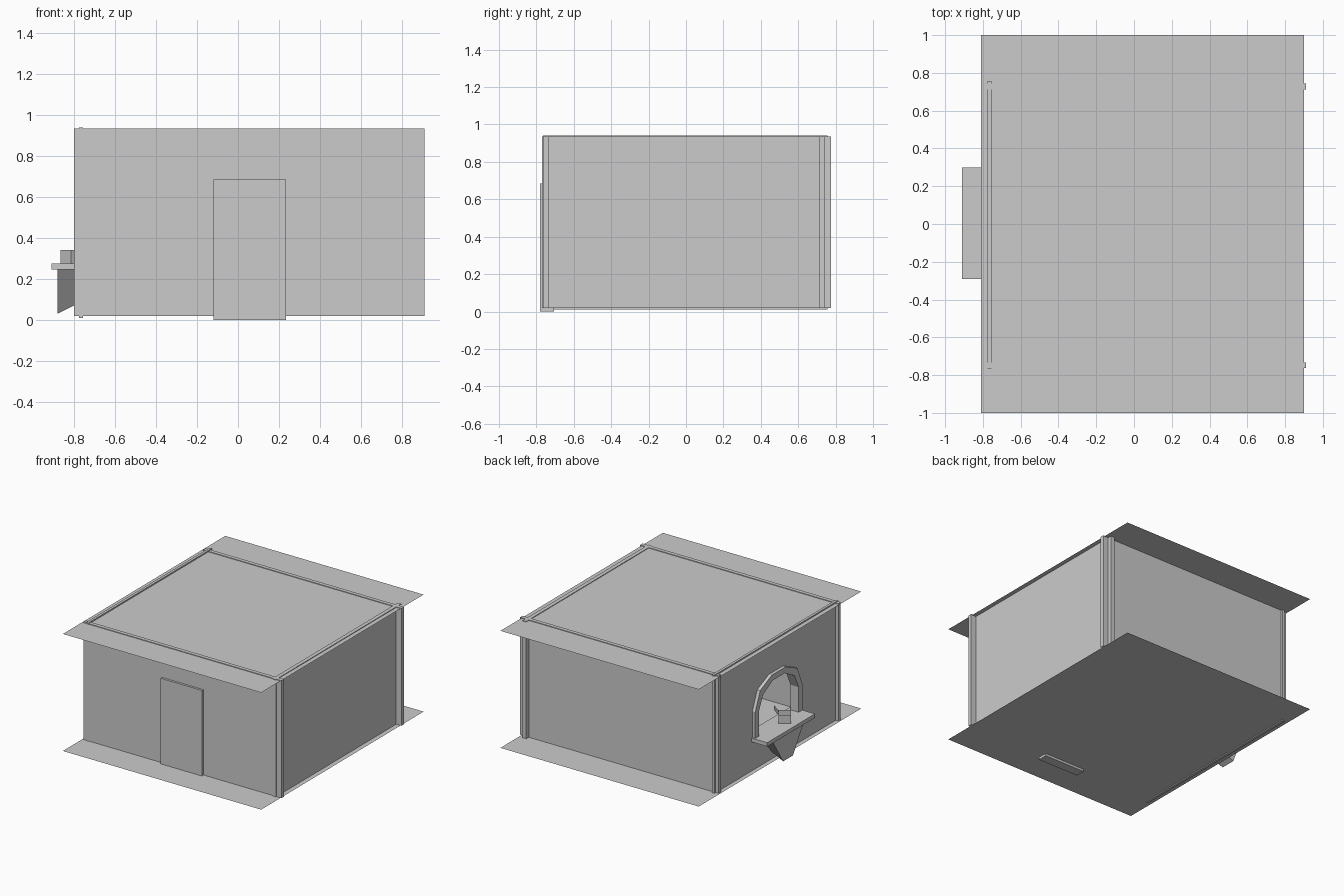
import bpy, bmesh, math
from mathutils import Vector, Matrix

if "Cube" in bpy.data.objects:
    bpy.data.objects.remove(bpy.data.objects["Cube"])


def finish(name, bm):
    bmesh.ops.recalc_face_normals(bm, faces=bm.faces)
    me = bpy.data.meshes.new(name)
    bm.to_mesh(me)
    bm.free()
    ob = bpy.data.objects.new(name, me)
    bpy.context.collection.objects.link(ob)
    return ob


def box(name, x, y, z):
    bm = bmesh.new()
    bmesh.ops.create_cube(bm, size=1)
    for v in bm.verts:
        v.co = [a + (b - a) * (c + 0.5) for (a, b), c in zip((x, y, z), v.co)]
    return finish(name, bm)


def plane(name, x, y, z):
    bm = bmesh.new()
    bm.faces.new([bm.verts.new((a, b, z)) for a, b in
                  ((x[0], y[0]), (x[1], y[0]), (x[1], y[1]), (x[0], y[1]))])
    ob = finish(name, bm)
    return ob


def prism_x(name, profile, x):
    """Extrude a (y, z) profile along x."""
    bm = bmesh.new()
    face = bm.faces.new([bm.verts.new((x[0], a, b)) for a, b in profile])
    ext = bmesh.ops.extrude_face_region(bm, geom=[face])
    for v in ext["geom"]:
        if isinstance(v, bmesh.types.BMVert):
            v.co.x = x[1]
    return finish(name, bm)


# floor and ceiling sheets
plane("floor", (-0.81, 0.90), (-1, 1), 0.018)
plane("ceiling", (-0.81, 0.90), (-1, 1), 0.93)

# walls, crossing at the corners
box("front_wall", (-0.80, 0.91), (-0.763, -0.733), (0.02, 0.935))
box("back_wall", (-0.80, 0.91), (0.713, 0.743), (0.02, 0.935))
box("right_wall", (0.835, 0.865), (-0.77, 0.775), (0.02, 0.935))
left_wall = box("left_wall", (-0.775, -0.755), (-0.765, 0.757), (0.01, 0.94))

# door slab through the front wall
box("door", (-0.12, 0.235), (-0.78, -0.705), (0.0, 0.685))


# arched window: opening and frame
def arch(w, spring, top):
    half = [(w, 0.26), (w, spring), (w * 0.79, top - 0.065), (w * 0.3, top)]
    return half + [(-y, z) for y, z in reversed(half)]


outer, inner = arch(0.29, 0.48, 0.69), arch(0.245, 0.47, 0.645)
cutter = prism_x("window_cutter", inner, (-0.9, -0.6))
cutter.hide_render = True
cutter.hide_viewport = True
mod = left_wall.modifiers.new("opening", "BOOLEAN")
mod.operation, mod.solver, mod.object = "DIFFERENCE", "EXACT", cutter
prism_x("window_frame", outer + inner[::-1], (-0.80, -0.73))

# sill and tapered bracket below it
box("window_sill", (-0.91, -0.70), (-0.29, 0.30), (0.245, 0.275))
bracket = prism_x("sill_bracket", [(-0.2, 0.246), (0.2, 0.246), (0.06, 0.03), (-0.06, 0.03)],
                  (-0.88, -0.76))
for v in bracket.data.vertices:
    if v.co.x > -0.8 and v.co.z < 0.1:
        v.co.z = 0.09

# small open box on the sill with one raised flap
bm = bmesh.new()
bmesh.ops.create_cube(bm, size=1, matrix=Matrix.Diagonal((0.09, 0.09, 0.065, 1)))
bmesh.ops.translate(bm, verts=bm.verts, vec=(0.045, 0.045, 0.0325))
bmesh.ops.delete(bm, geom=[f for f in bm.faces if f.normal.z > 0.9], context="FACES_ONLY")
bm.faces.new([bm.verts.new(p) for p in
              ((0.09, 0, 0.065), (0.09, 0.09, 0.065), (0.12, 0.08, 0.105), (0.12, 0.01, 0.105))])
bmesh.ops.transform(bm, verts=bm.verts, matrix=Matrix.Translation((-0.815, -0.13, 0.275))
                    @ Matrix.Rotation(math.radians(35), 4, "Z"))
finish("sill_box", bm)
